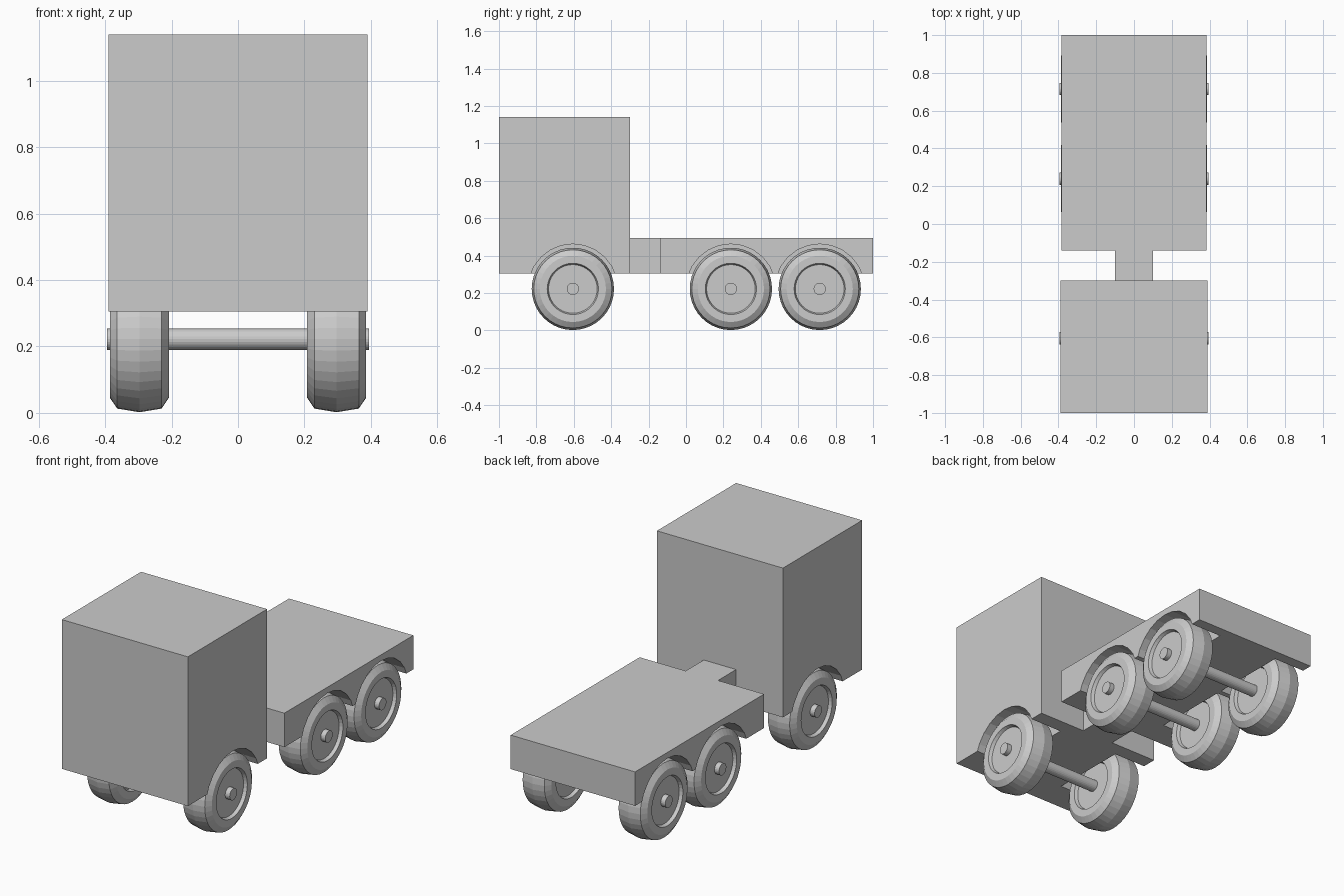
import bpy, bmesh, math
from mathutils import Matrix

if "Cube" in bpy.data.objects:
    bpy.data.objects.remove(bpy.data.objects["Cube"])

grey = bpy.data.materials.new("plain_grey")
grey.diffuse_color = (0.6, 0.6, 0.6, 1)
grey.use_nodes = True
grey.node_tree.nodes["Principled BSDF"].inputs["Base Color"].default_value = grey.diffuse_color

WHEEL_Z = 0.222
AXLES = {"front": -0.605, "middle": 0.24, "rear": 0.715}


def finish(name, bm):
    bmesh.ops.recalc_face_normals(bm, faces=bm.faces)
    me = bpy.data.meshes.new(name)
    bm.to_mesh(me)
    bm.free()
    me.materials.append(grey)
    ob = bpy.data.objects.new(name, me)
    bpy.context.collection.objects.link(ob)
    return ob


def box(name, x, y0, y1, z0, z1):
    bm = bmesh.new()
    m = Matrix.Translation((0, (y0 + y1) / 2, (z0 + z1) / 2)) @ \
        Matrix.Diagonal((2 * x, y1 - y0, z1 - z0, 1))
    bmesh.ops.create_cube(bm, size=1, matrix=m)
    return finish(name, bm)


def lathe(name, profile, centre, sides):
    """Revolve (x, radius) points about the x axis, closing both ends."""
    bm = bmesh.new()
    rings = []
    for x, r in profile:
        rings.append([bm.verts.new((centre[0] + x,
                                    centre[1] + r * math.sin(2 * math.pi * i / sides),
                                    centre[2] + r * math.cos(2 * math.pi * i / sides)))
                      for i in range(sides)])
    for a, b in zip(rings, rings[1:]):
        for i in range(sides):
            j = (i + 1) % sides
            bm.faces.new((a[i], a[j], b[j], b[i]))
    bm.faces.new(rings[0])
    bm.faces.new(rings[-1])
    return finish(name, bm)


# Cab, flat bed and the narrow link between them
cab = box("cab", 0.39, -1.0, -0.30, 0.305, 1.14)
bed = box("flat_bed", 0.385, -0.14, 1.0, 0.305, 0.495)
box("chassis_link", 0.10, -0.30, -0.14, 0.305, 0.495)

# Wheel wells cut into both sides of the bodies
for axle, y in AXLES.items():
    body = cab if axle == "front" else bed
    for s in (-1, 1):
        cutter = lathe("well_cutter", [(-0.155, 0.24), (0.155, 0.24)],
                       (s * 0.345, y, WHEEL_Z), 24)
        cutter.hide_render = True
        mod = body.modifiers.new("well", 'BOOLEAN')
        mod.operation = 'DIFFERENCE'
        mod.solver = 'EXACT'
        mod.object = cutter
        bpy.context.view_layer.objects.active = body
        bpy.ops.object.modifier_apply(modifier=mod.name)
        bpy.data.objects.remove(cutter)

# Tyre half profile from the recessed disc out to the tread, then mirrored
half = [(0.070, 0.130), (0.0885, 0.137), (0.0885, 0.177), (0.067, 0.209)]
wheel = [(-x, r) for x, r in half] + [(0, 0.220)] + half[::-1]

# Wheels and axles
for axle, y in AXLES.items():
    for side, s in (("left", -1), ("right", 1)):
        lathe(f"{axle}_{side}_wheel", wheel, (s * 0.297, y, WHEEL_Z), 40)
    lathe(f"{axle}_axle", [(-0.395, 0.0325), (0.395, 0.0325)], (0, y, WHEEL_Z), 24)
